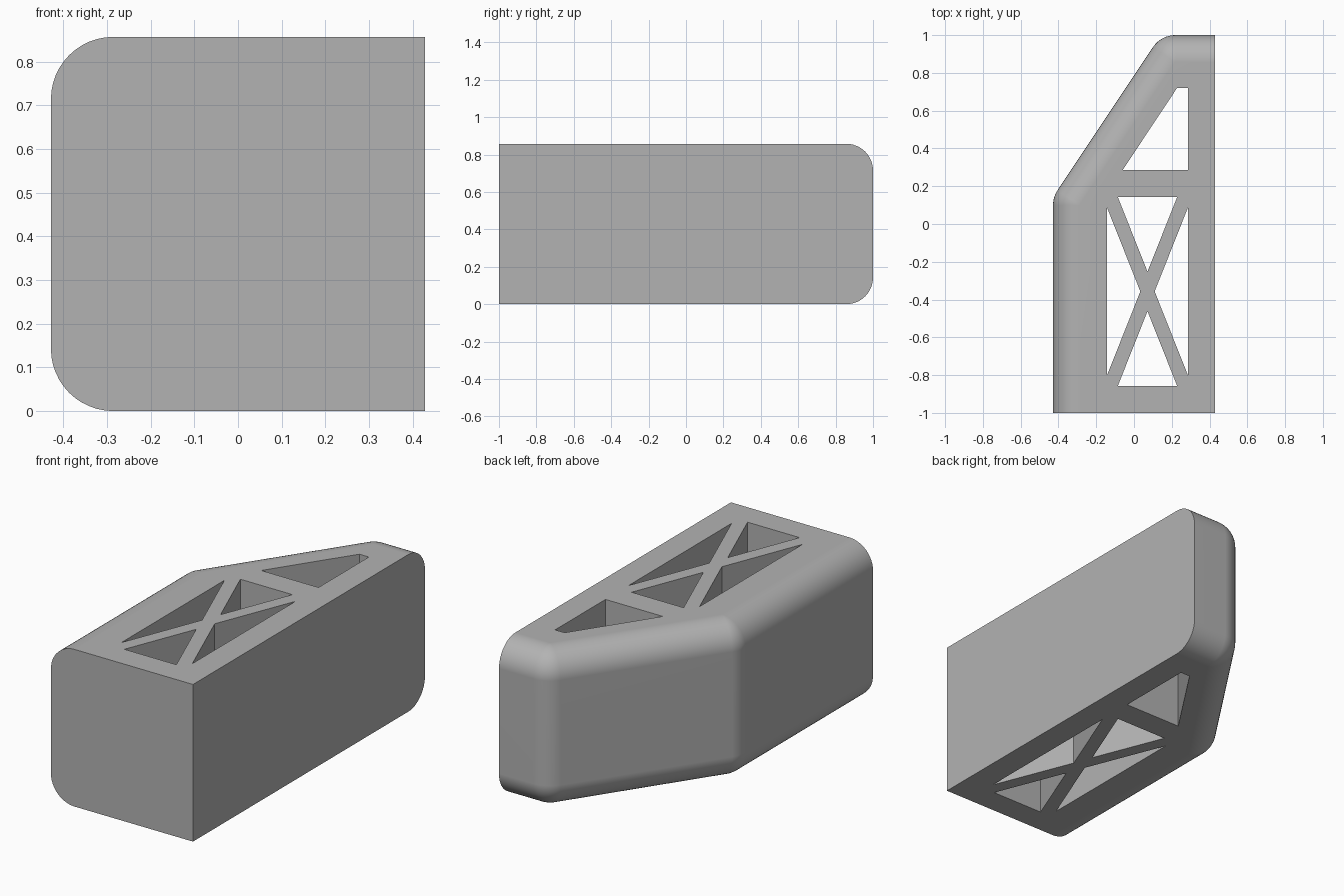
import bpy, bmesh, math

if "Cube" in bpy.data.objects:
    bpy.data.objects.remove(bpy.data.objects["Cube"], do_unlink=True)

U = 1 / 7                      # design unit
HALF_W, HEIGHT, R = 3 * U, 6 * U, U
SEG = 12                       # steps per quarter rounding

grey = bpy.data.materials.new("plain grey")
grey.use_nodes = True
colour = (0.45, 0.45, 0.45, 1)
grey.diffuse_color = colour
grey.node_tree.nodes["Principled BSDF"].inputs["Base Color"].default_value = colour


def make_object(name, bm):
    bmesh.ops.remove_doubles(bm, verts=bm.verts, dist=1e-5)
    bmesh.ops.recalc_face_normals(bm, faces=bm.faces)
    mesh = bpy.data.meshes.new(name)
    bm.to_mesh(mesh)
    bm.free()
    mesh.materials.append(grey)
    obj = bpy.data.objects.new(name, mesh)
    bpy.context.collection.objects.link(obj)
    return obj


def loft(bm, rings):
    """Skin a stack of (outline, z) rings and cap both ends."""
    loops = [[bm.verts.new((x, y, z)) for x, y in pts] for pts, z in rings]
    for a, b in zip(loops, loops[1:]):
        for i in range(len(a)):
            j = (i + 1) % len(a)
            bm.faces.new((a[i], a[j], b[j], b[i]))
    bm.faces.new(loops[0][::-1])
    bm.faces.new(loops[-1])


# Body outline: straight front and left, rounded back, slanted and right sides
slant = math.atan2(4, -6)      # outward direction of the slanted side
turn_back = slant - math.pi / 2
turn_side = math.pi - slant
back_centre = (U + R * math.tan(turn_back / 2), 1 - R)
side_centre = (-HALF_W + R, U - R * math.tan(turn_side / 2))


def arc(centre, radius, start, end, steps=8):
    angles = [start + (end - start) * i / steps for i in range(steps + 1)]
    return [(centre[0] + radius * math.cos(a), centre[1] + radius * math.sin(a))
            for a in angles]


def outline(radius):
    return ([(HALF_W, -1), (HALF_W, 1 - R + radius)]
            + arc(back_centre, radius, math.pi / 2, slant)
            + arc(side_centre, radius, slant, math.pi)
            + [(-HALF_W + R - radius, -1)])


# Body with rounded lower and upper edges
lower = []
for i in range(SEG + 1):
    a = math.pi / 2 * i / SEG
    lower.append((outline(R * math.sin(a)), R - R * math.cos(a)))
upper = [(pts, HEIGHT - z) for pts, z in reversed(lower)]
bm = bmesh.new()
loft(bm, lower + upper)
body = make_object("body", bm)

# Through openings: four around the crossed braces, one beside the slant
left, right, front, back = -U, 2 * U, -6 * U, U
mid_x, mid_y = (left + right) / 2, (front + back) / 2
tip_x, tip_y = 0.038, 0.105    # brace crossing to triangle tips
end_x, end_y = 0.157, 0.444    # half lengths of the triangle bases
openings = []
for s, edge_x, edge_y in ((-1, left, front), (1, right, back)):
    openings.append([(edge_x, mid_y - end_y), (edge_x, mid_y + end_y),
                     (mid_x + s * tip_x, mid_y)])
    openings.append([(mid_x - end_x, edge_y), (mid_x + end_x, edge_y),
                     (mid_x, mid_y + s * tip_y)])
openings.append([(-0.06, 2 * U), (right, 2 * U), (right, 0.72), (0.228, 0.72)])

bm = bmesh.new()
for pts in openings:
    loft(bm, [(pts, -0.1), (pts, HEIGHT + 0.1)])
cutter = make_object("opening_cutter", bm)
cutter.hide_render = True

cut = body.modifiers.new("openings", "BOOLEAN")
cut.operation = "DIFFERENCE"
cut.solver = "EXACT"
cut.object = cutter
bpy.ops.object.select_all(action="DESELECT")
body.select_set(True)
bpy.context.view_layer.objects.active = body
bpy.ops.object.modifier_apply(modifier=cut.name)
bpy.data.objects.remove(cutter, do_unlink=True)

# Smooth roundings, crisp edges, flat large faces
bpy.ops.object.shade_smooth_by_angle(angle=math.radians(30))
weighted = body.modifiers.new("clean_shading", "WEIGHTED_NORMAL")
weighted.keep_sharp = True
